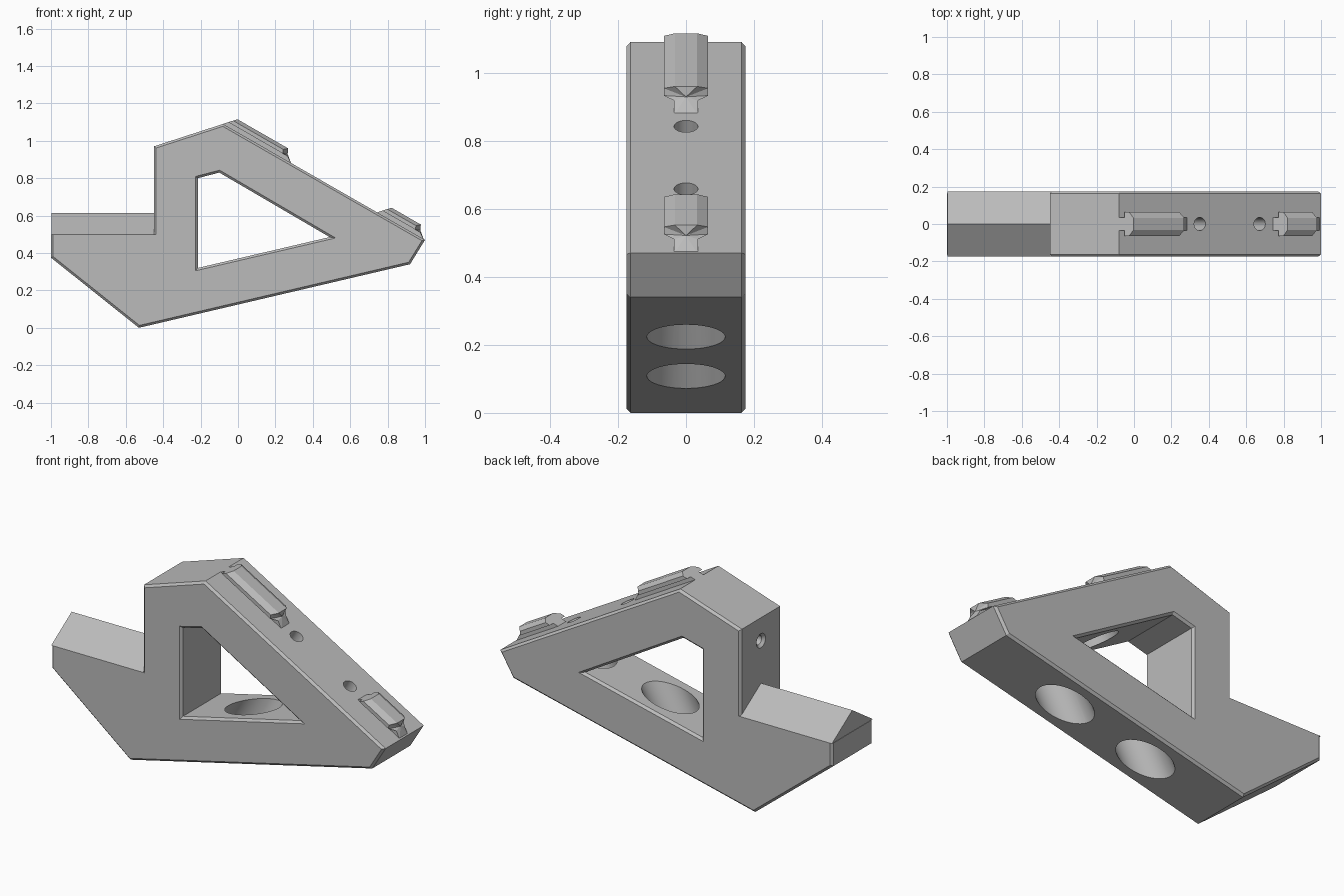
import bpy, bmesh, math
from mathutils import Vector

if "Cube" in bpy.data.objects:
    bpy.data.objects.remove(bpy.data.objects["Cube"])

W, CH = 0.175, 0.012                     # half width, chamfer
grey = bpy.data.materials.new("plain grey")
grey.diffuse_color = (0.5, 0.5, 0.5, 1)
grey.use_nodes = True
grey.node_tree.nodes["Principled BSDF"].inputs["Base Color"].default_value = grey.diffuse_color


def finish(bm, name):
    bmesh.ops.recalc_face_normals(bm, faces=bm.faces)
    me = bpy.data.meshes.new(name)
    bm.to_mesh(me)
    bm.free()
    me.materials.append(grey)
    ob = bpy.data.objects.new(name, me)
    bpy.context.collection.objects.link(ob)
    return ob


def inset(loop, dists):
    """Shift every edge of a loop to its left by its own distance."""
    pts = [Vector(p) for p in loop]
    n, lines = len(pts), []
    for i in range(n):
        d = (pts[(i + 1) % n] - pts[i]).normalized()
        nor = Vector((-d.y, d.x))
        lines.append((nor, nor.dot(pts[i]) + dists[i]))
    out = []
    for i in range(n):
        (a, c), (b, e) = lines[i - 1], lines[i]
        det = a.x * b.y - a.y * b.x
        out.append(((c * b.y - a.y * e) / det, (a.x * e - c * b.x) / det))
    return out


# Body: chamfered outline with a window
outer = [(-1, 0.375), (-0.53, 0), (0.92, 0.34), (1, 0.47), (-0.08, 1.09),
         (-0.45, 0.97), (-0.45, 0.5), (-1, 0.5)]
window = [(-0.215, 0.80), (-0.10, 0.83), (0.49, 0.485), (-0.215, 0.32)]
bm = bmesh.new()
caps = {0: [], 3: []}
for loop, dists in ((outer, [CH] * 6 + [0, CH]), (window, [CH] * 4)):
    small = inset(loop, dists)
    rings = []
    for pts, y in ((small, -W), (loop, -W + CH), (loop, W - CH), (small, W)):
        rings.append([bm.verts.new((p[0], y, p[1])) for p in pts])
    n = len(loop)
    for r in range(3):
        for i in range(n):
            j = (i + 1) % n
            bm.faces.new((rings[r][i], rings[r][j], rings[r + 1][j], rings[r + 1][i]))
    for r in caps:
        caps[r] += [bm.edges.get((rings[r][i], rings[r][(i + 1) % n])) for i in range(n)]
for es in caps.values():
    bmesh.ops.triangle_fill(bm, edges=es, use_beauty=True, use_dissolve=False)
body = finish(bm, "body")


def drill(a, b, r1, r2=None):
    """Cut a round hole from point a to point b (x, z)."""
    a, b = Vector((a[0], 0, a[1])), Vector((b[0], 0, b[1]))
    c = bmesh.new()
    bmesh.ops.create_cone(c, cap_ends=True, segments=40, radius1=r1,
                          radius2=r1 if r2 is None else r2, depth=(b - a).length)
    q = Vector((0, 0, 1)).rotation_difference(b - a)
    for v in c.verts:
        v.co = q @ v.co + (a + b) / 2
    cutter = finish(c, "cutter")
    m = body.modifiers.new("hole", 'BOOLEAN')
    m.operation, m.solver, m.object = 'DIFFERENCE', 'EXACT', cutter
    bpy.context.view_layer.objects.active = body
    bpy.ops.object.modifier_apply(modifier=m.name)
    bpy.data.objects.remove(cutter)


def along(p, d, t):
    return (p[0] + d[0] * t, p[1] + d[1] * t)


# Screw holes square to the slope, with wide bores from below
C, S = math.cos(math.radians(29.86)), math.sin(math.radians(29.86))
up = (S, C)
for s in (0.498, 0.867):
    p = along((-0.08, 1.09), (C, -S), s)
    drill(along(p, up, -0.3), along(p, up, 0.1), 0.035)
    drill(along(p, up, -1.1), along(p, up, -0.16), 0.115)

# Small countersunk holes in the top and the left wall
for p, d in (((-0.32, 1.012), (0.308, -0.951)), ((-0.45, 0.845), (1, 0))):
    drill(along(p, d, -0.03), along(p, d, 0.18), 0.025)
    drill(along(p, d, -0.008), along(p, d, 0.014), 0.046, 0.025)

# Ridge on the left arm
bm = bmesh.new()
ends = [[bm.verts.new((x, y, z)) for y, z in ((-W, 0.5), (W, 0.5), (0, 0.615))]
        for x in (-0.998, -0.448)]
for e in ends:
    bm.faces.new(e)
for i in range(3):
    j = (i + 1) % 3
    bm.faces.new((ends[0][i], ends[0][j], ends[1][j], ends[1][i]))
finish(bm, "arm_ridge")

# T-shaped rail lugs: (half width, height, end setback)
half = [(0.035, -0.005, 0.0), (0.035, 0.022, 0.04), (0.065, 0.022, 0.07),
        (0.065, 0.042, 0.078), (0.033, 0.06, 0.058)]
section = half + [(-y, h, e) for y, h, e in reversed(half)]


def lug(name, s0, s1):
    bm = bmesh.new()

    def vert(s, y, h):
        return bm.verts.new((-0.08 + s * C + h * S, y, 1.09 - s * S + h * C))
    a = [vert(s0 + 0.9 * h, y, h) for y, h, e in section]
    b = [vert(s1 - e, y, h) for y, h, e in section]
    tip = vert(s1 - 0.045, 0, 0.032)
    bm.faces.new(a)
    for i in range(len(a)):
        j = (i + 1) % len(a)
        bm.faces.new((a[i], a[j], b[j], b[i]))
        bm.faces.new((b[i], b[j], tip))
    finish(bm, name)


lug("upper_lug", 0.0, 0.425)
lug("lower_lug", 0.95, 1.243)

# Smooth the round bores, keep the edges sharp
body.select_set(True)
bpy.context.view_layer.objects.active = body
bpy.ops.object.shade_smooth_by_angle(angle=math.radians(20))
